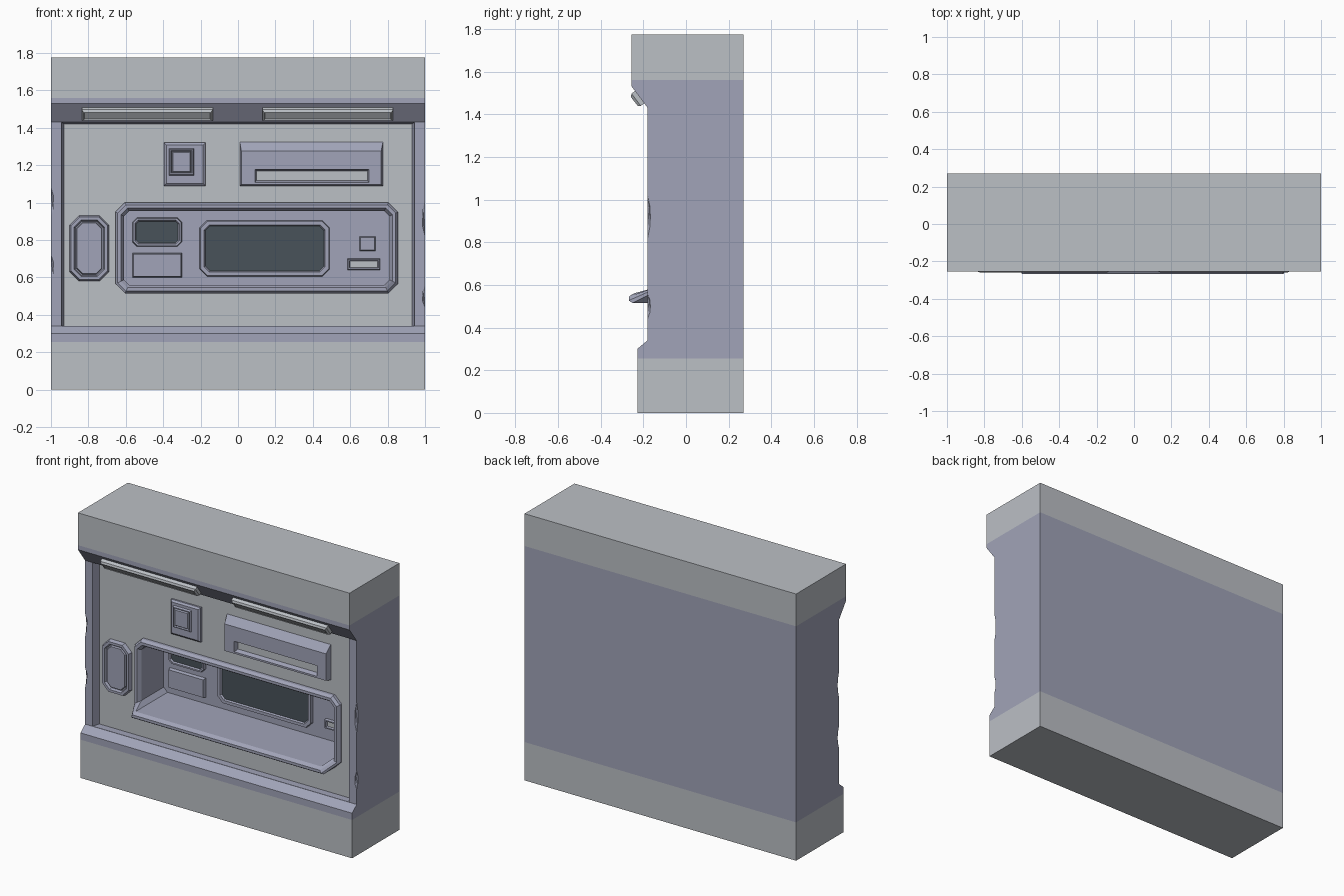
import bpy, bmesh, math
from mathutils import Matrix

if "Cube" in bpy.data.objects:
    bpy.data.objects.remove(bpy.data.objects["Cube"])


def material(name, r, g, b):
    m = bpy.data.materials.new(name)
    m.diffuse_color = (r, g, b, 1)
    m.use_nodes = True
    m.node_tree.nodes["Principled BSDF"].inputs["Base Color"].default_value = m.diffuse_color
    return m


LIGHT = material("light_gray", 0.50, 0.525, 0.56)
BLUE = material("blue_gray", 0.355, 0.37, 0.48)
DARK = material("screen_slate", 0.065, 0.085, 0.10)


def add_object(name, bm, mats):
    me = bpy.data.meshes.new(name)
    bm.to_mesh(me)
    bm.free()
    for m in mats:
        me.materials.append(m)
    ob = bpy.data.objects.new(name, me)
    bpy.context.collection.objects.link(ob)
    return ob


def ring(x0, x1, z0, z1, c, y):
    """Rectangle (c = 0) or clipped rectangle facing the front."""
    if c <= 0:
        return [(x0, y, z0), (x1, y, z0), (x1, y, z1), (x0, y, z1)]
    return [(x0 + c, y, z0), (x1 - c, y, z0), (x1, y, z0 + c), (x1, y, z1 - c),
            (x1 - c, y, z1), (x0 + c, y, z1), (x0, y, z1 - c), (x0, y, z0 + c)]


def loft(name, rings, mat, cap_mat, closed=False):
    """Skin successive rings and cap the last; the cap has its own colour."""
    bm = bmesh.new()
    loops = [[bm.verts.new(p) for p in r] for r in rings]
    n = len(loops[0])
    for a, b in zip(loops, loops[1:]):
        for i in range(n):
            j = (i + 1) % n
            bm.faces.new((a[i], a[j], b[j], b[i]))
    bm.faces.new(loops[-1]).material_index = 1
    if closed:
        bm.faces.new(loops[0][::-1])
    return add_object(name, bm, [mat, cap_mat])


def plate(name, box, c, steps, mat=BLUE, cap_mat=BLUE):
    """Stepped plate: steps are (inset, y) pairs from the base outward."""
    x0, x1, z0, z1 = box
    rings = [ring(x0 + s, x1 - s, z0 + s, z1 - s, c - 0.5 * s if c else 0, y)
             for s, y in steps]
    return loft(name, rings, mat, cap_mat)


# wall body: side profile swept across x
profile = [(0.27, 0), (-0.228, 0), (-0.228, 0.30), (-0.18, 0.34), (-0.18, 1.43),
           (-0.255, 1.53), (-0.255, 1.775), (0.27, 1.775)]
bm = bmesh.new()
f = bm.faces.new([bm.verts.new((-1, y, z)) for y, z in profile])
ext = bmesh.ops.extrude_face_region(bm, geom=[f])
bmesh.ops.translate(bm, vec=(2, 0, 0),
                    verts=[v for v in ext["geom"] if isinstance(v, bmesh.types.BMVert)])
bmesh.ops.recalc_face_normals(bm, faces=bm.faces)
body = add_object("wall_body", bm, [LIGHT, BLUE])

# cutters: sunken panel, niche and worn side edges
PANEL, BACK = -0.13, 0.09
cutters = [
    loft("panel_cutter", [ring(-0.93, 0.93, 0.341, 1.42, 0, PANEL),
                          ring(-0.945, 0.945, 0.341, 1.43, 0, -0.18),
                          ring(-0.947, 0.947, 0.341, 1.431, 0, -0.19)][::-1],
         BLUE, BLUE, True),
    loft("niche_cutter", [ring(-0.625, 0.825, 0.545, 0.97, 0.04, BACK + 0.02),
                          ring(-0.625, 0.825, 0.545, 0.97, 0.04, -0.16)],
         BLUE, BLUE, True)]
for x, z, h in [(-1, 1.0, 0.08), (-1, 0.65, 0.07), (1, 0.92, 0.10), (1, 0.50, 0.06)]:
    bm = bmesh.new()
    bmesh.ops.create_icosphere(bm, subdivisions=1, radius=1,
                               matrix=Matrix.Translation((x, -0.18, z)) @
                               Matrix.Diagonal((0.015, 0.015, h, 1)))
    cutters.append(add_object("edge_chip_cutter", bm, [BLUE]))
for cutter in cutters:
    bm = bmesh.new()
    bm.from_mesh(cutter.data)
    bmesh.ops.recalc_face_normals(bm, faces=bm.faces)
    bm.to_mesh(cutter.data)
    bm.free()
    cutter.hide_render = True
    mod = body.modifiers.new("cut", "BOOLEAN")
    mod.object, mod.operation, mod.solver = cutter, "DIFFERENCE", "EXACT"
    bpy.context.view_layer.objects.active = body
    bpy.ops.object.modifier_apply(modifier=mod.name)
    bpy.data.objects.remove(cutter)

# colour bands by height, light sunken panel
body.data.materials.clear()
body.data.materials.append(LIGHT)
body.data.materials.append(BLUE)
bm = bmesh.new()
bm.from_mesh(body.data)
for z in (0.255, 1.56):
    bmesh.ops.bisect_plane(bm, geom=bm.verts[:] + bm.edges[:] + bm.faces[:],
                           plane_co=(0, 0, z), plane_no=(0, 0, 1))
for f in bm.faces:
    c = f.calc_center_median()
    on_panel = all(abs(v.co.y - PANEL) < 0.003 for v in f.verts) and abs(f.normal.y) > 0.9
    f.material_index = 0 if on_panel or c.z < 0.255 or c.z > 1.56 else 1
bm.to_mesh(body.data)
bm.free()

# niche frame and liner; the lower edge is pulled out as a lip
niche = plate("niche_frame", (-0.655, 0.855, 0.515, 1.0), 0.05,
              [(0, PANEL + 0.005), (0, -0.15), (0.012, -0.168), (0.03, -0.168),
               (0.045, -0.145), (0.045, BACK)])
for v in niche.data.vertices:
    if v.co.z < 0.565 and v.co.y < -0.12 and abs(v.co.x - 0.1) < 0.715:
        if v.co.y < -0.14:
            v.co.y -= 0.10

# things on the niche back wall
for name, box, c in [("small_screen", (-0.565, -0.30, 0.765, 0.92), 0.025),
                     ("large_screen", (-0.205, 0.49, 0.605, 0.905), 0.04)]:
    s = 0.02 if name == "small_screen" else 0.03
    plate(name, box, c, [(0, BACK), (0.004, BACK - 0.02), (s - 0.006, BACK - 0.02),
                         (s, BACK - 0.01)], BLUE, DARK)
plate("key_plate", (-0.565, -0.30, 0.60, 0.73), 0,
      [(0, BACK), (0.006, BACK - 0.02)])
plate("square_button", (0.65, 0.735, 0.74, 0.82), 0,
      [(0, BACK), (0.006, BACK - 0.015)])
plate("ticket_slot", (0.585, 0.76, 0.64, 0.70), 0,
      [(0, BACK), (0.003, BACK - 0.02), (0.01, BACK - 0.02), (0.013, BACK - 0.005)],
      BLUE, LIGHT)

# wall fittings on the sunken panel
plate("side_hatch", (-0.90, -0.69, 0.58, 0.93), 0.05,
      [(0, PANEL), (0.008, -0.155), (0.024, -0.155), (0.03, -0.137),
       (0.036, -0.137), (0.04, -0.15)])
plate("switch_base", (-0.395, -0.175, 1.09, 1.32), 0,
      [(0, PANEL), (0, -0.142), (0.012, -0.152)])
plate("switch_button", (-0.37, -0.235, 1.145, 1.29), 0,
      [(0, -0.151), (0.006, -0.165), (0.012, -0.165), (0.016, -0.157),
       (0.022, -0.165)])
loft("dispenser", [ring(0.01, 0.775, 1.09, 1.325, 0, PANEL),
                   ring(0.018, 0.765, 1.096, 1.275, 0, -0.168),
                   ring(0.09, 0.70, 1.108, 1.178, 0, -0.168),
                   ring(0.098, 0.692, 1.118, 1.17, 0, -0.14)], BLUE, LIGHT)

# strip lamps on the sloped overhang
for x in (-0.485, 0.48):
    lamp = plate("strip_lamp", (-0.35, 0.35, -0.036, 0.036), 0,
                 [(0, 0.005), (0, -0.02), (0.01, -0.032), (0.014, -0.028)],
                 LIGHT, LIGHT)
    lamp.matrix_world = (Matrix.Translation((x, -0.2175, 1.48)) @
                         Matrix.Rotation(math.radians(37), 4, "X"))
